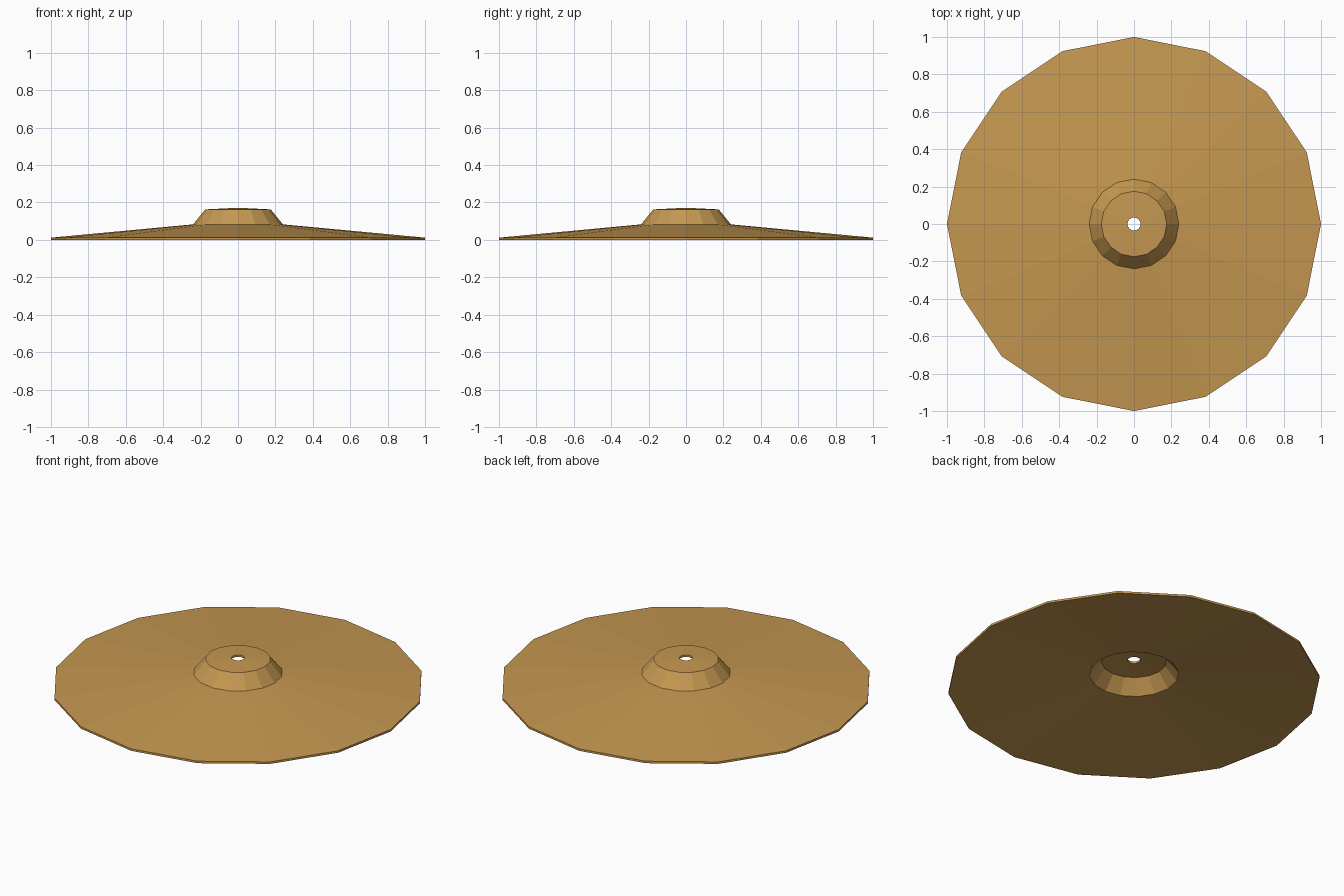
import bpy, bmesh, math

if "Cube" in bpy.data.objects:
    bpy.data.objects.remove(bpy.data.objects["Cube"])

SIDES = 16
# Closed cross-section (radius, height): upper skin outwards, then lower skin back in
PROFILE = [(0.035, 0.17), (0.175, 0.163), (0.24, 0.083), (1.0, 0.012),
           (1.0, 0.0), (0.24, 0.071), (0.175, 0.151), (0.035, 0.158)]

brass = bpy.data.materials.new("brass")
brass.diffuse_color = (0.56, 0.315, 0.083, 1)
brass.use_nodes = True
brass.node_tree.nodes["Principled BSDF"].inputs["Base Color"].default_value = brass.diffuse_color


def lathe(name, profile, sides, material):
    """Revolve a closed profile around z into a faceted solid ring."""
    bm = bmesh.new()
    rings = []
    for i in range(sides):
        a = math.tau * i / sides
        rings.append([bm.verts.new((r * math.cos(a), r * math.sin(a), z))
                      for r, z in profile])
    n = len(profile)
    for i in range(sides):
        here, after = rings[i], rings[(i + 1) % sides]
        for j in range(n):
            k = (j + 1) % n
            bm.faces.new((here[j], here[k], after[k], after[j]))
    bmesh.ops.recalc_face_normals(bm, faces=bm.faces)
    mesh = bpy.data.meshes.new(name)
    bm.to_mesh(mesh)
    bm.free()
    mesh.materials.append(material)
    obj = bpy.data.objects.new(name, mesh)
    bpy.context.collection.objects.link(obj)
    return obj


# Thin cymbal plate with raised hollow bell and a mounting hole
lathe("cymbal", PROFILE, SIDES, brass)
